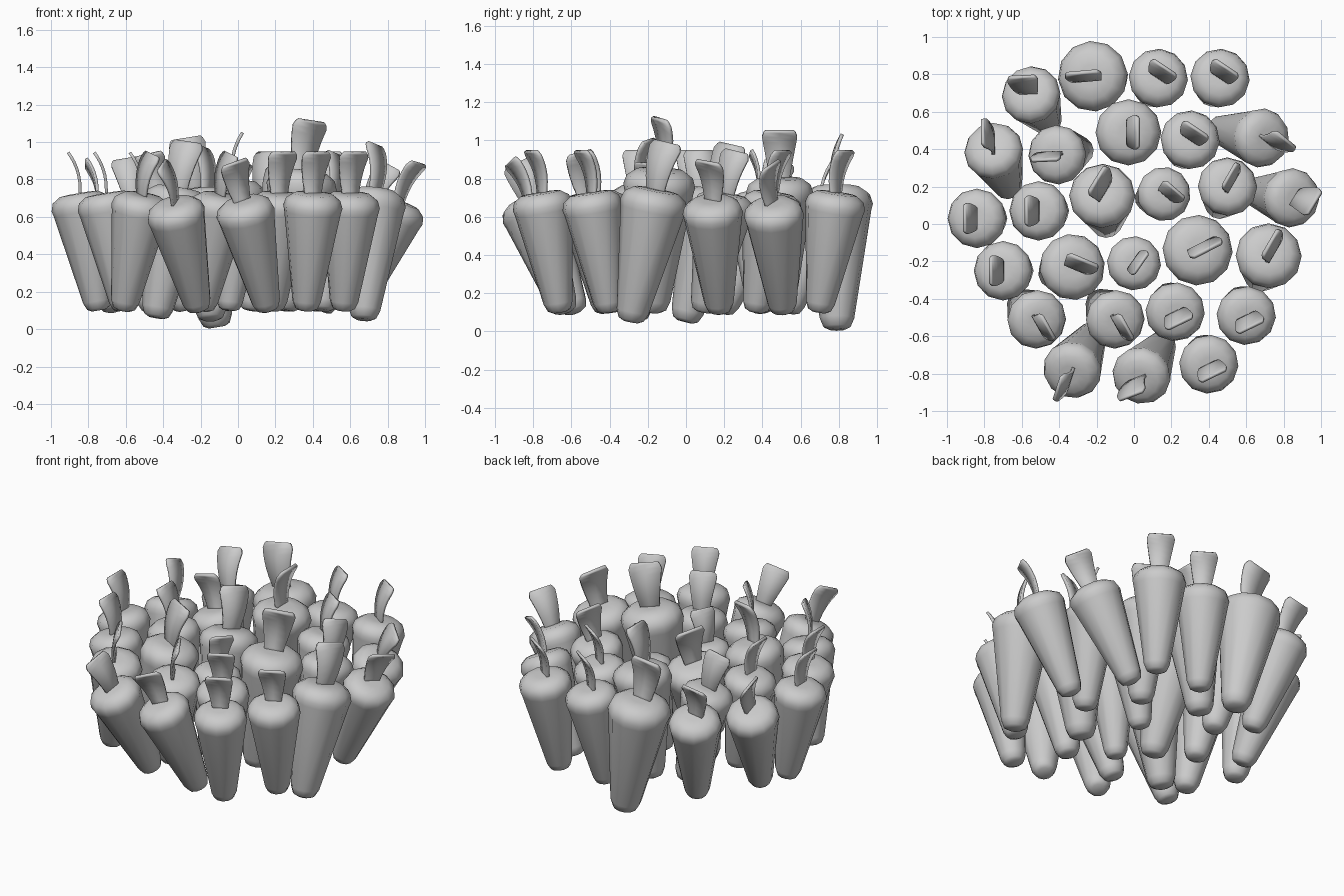
import bpy, bmesh, math
from mathutils import Vector, Matrix

if "Cube" in bpy.data.objects:
    bpy.data.objects.remove(bpy.data.objects["Cube"])

SHOULDER = .56
SIDES = 12


def make(name, bm, mat):
    bmesh.ops.recalc_face_normals(bm, faces=bm.faces)
    for f in bm.faces:
        f.smooth = True
    me = bpy.data.meshes.new(name)
    bm.to_mesh(me)
    bm.free()
    ob = bpy.data.objects.new(name, me)
    ob.matrix_world = mat
    bpy.context.collection.objects.link(ob)
    return ob


# tapered root: a lathe with a rounded tip and a rounded shoulder
def root(mat):
    profile = [(.036, 0), (.06, .012), (.076, .05), (.151, .53),
               (.158, SHOULDER), (.145, .6), (.105, .628), (.05, .632)]
    bm = bmesh.new()
    rings = []
    for r, z in profile:
        ring = bmesh.ops.create_circle(bm, segments=SIDES, radius=r,
                                       matrix=Matrix.Translation((0, 0, z)))
        rings.append(ring["verts"])
    for a, b in zip(rings, rings[1:]):
        for i in range(SIDES):
            j = (i + 1) % SIDES
            bm.faces.new((a[i], a[j], b[j], b[i]))
    bm.faces.new(rings[0])
    bm.faces.new(rings[-1])
    make("carrot_root", bm, mat)


# leaf: flares upward, bows in then out, with rounded top corners
def leaf(mat):
    bm = bmesh.new()
    rows = []
    steps = 8
    for k in range(steps + 1):
        t = 1 - (1 - k / steps) ** 1.6
        corner = max(0, (t - .87) / .13)
        w = .04 + .048 * t - .022 * corner ** 2
        bend = .018 * t ** 4 - .018 * math.sin(math.pi * t)
        rows.append([bm.verts.new((w * c, bend, .59 + .265 * t)) for c in (-1, 0, 1)])
    for a, b in zip(rows, rows[1:]):
        for i in range(2):
            bm.faces.new((a[i], a[i + 1], b[i + 1], b[i]))
    ob = make("carrot_leaf", bm, mat)
    sol = ob.modifiers.new("thickness", 'SOLIDIFY')
    sol.thickness = .016
    sol.offset = 0


# one or more carrots sharing size, leaf angle and lean; spots mark the shoulders
def plant(size, angle, lean, *spots, base=.1):
    lean = Vector((*lean, 0))
    foot = lean * 2.4
    s = size / .158
    rise = math.sqrt((SHOULDER * s) ** 2 - foot.length_squared)
    axis = (foot + Vector((0, 0, rise))).normalized()
    a = math.radians(angle)
    u = Vector((math.cos(a), math.sin(a), 0))
    u = (u - axis * u.dot(axis)).normalized()
    if axis.cross(u).dot(lean) < 0:
        u = -u
    rot = Matrix((u, axis.cross(u), axis)).transposed().to_4x4()
    for x, y in spots:
        mat = Matrix.Translation((x - foot.x, y - foot.y, base)) @ rot @ Matrix.Scale(s, 4)
        root(mat)
        leaf(mat)


small, normal, big, huge = .145, .159, .177, .189

# rows that lean together
plant(normal, -34, (.02, .035), (.13, .78), (.46, .78), (.3, .45))
plant(normal, 90, (-.04, 0), (-.84, .03), (-.51, .07), (-.7, -.25))
plant(normal, 26, (.015, -.037), (.22, -.47), (.6, -.49), (.4, -.75))
plant(normal, -60, (.038, -.04), (-.52, -.51), (-.1, -.51))
plant(normal, 60, (.02, .045), (.5, .2))
plant(normal, 3, (-.055, -.01), (-.41, .37))

# strongly leaning outer carrots
plant(normal, 0, (-.04, .065), (-.55, .69))
plant(normal, -35, (.1, -.02), (.68, .46))
plant(normal, 93, (-.035, .085), (-.75, .39))
plant(normal, 55, (.09, -.015), (.84, .14))
plant(normal, 70, (-.05, -.085), (-.33, -.78))
plant(normal, 25, (-.05, -.075), (.04, -.81))

# small and large carrots
plant(small, -40, (.04, .01), (.16, .16))
plant(small, 55, (.02, .005), (0, -.21))
plant(big, 90, (.027, 0), (-.03, .49))
plant(big, 60, (-.01, .065), (-.17, .15), base=.05)
plant(big, 60, (.02, .05), (.72, -.17), base=.05)
plant(big, -22, (.045, .015), (-.33, -.23), base=.06)
plant(huge, 27, (.035, .015), (.34, -.14))
plant(huge, 5, (-.045, 0), (-.22, .79), base=.01)
